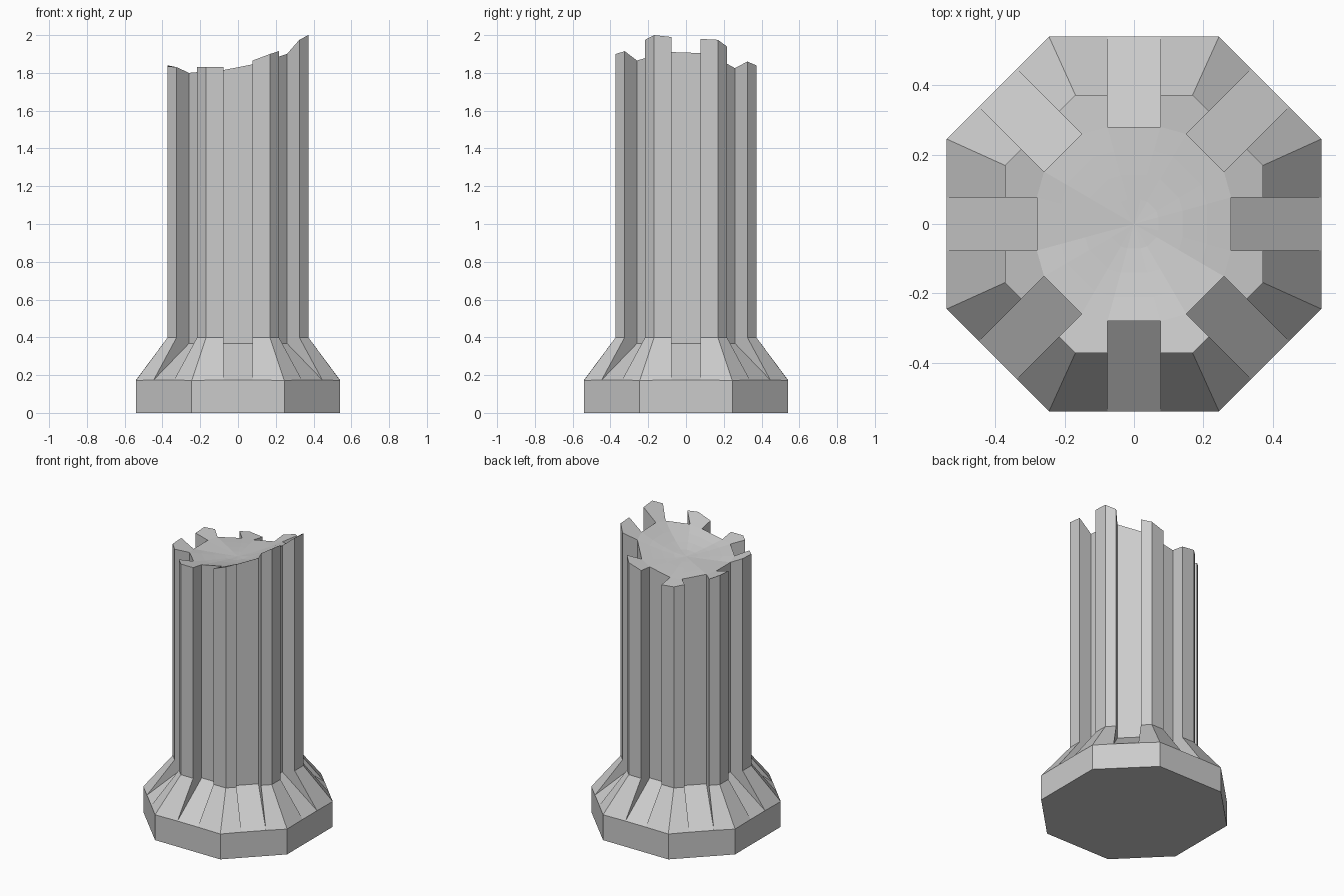
import bpy, bmesh, math
from mathutils import Vector

if "Cube" in bpy.data.objects:
    bpy.data.objects.remove(bpy.data.objects["Cube"])

HALF = 0.0765          # half width of each flute
N = 8
# Broken-edge heights per side: edge-, inner-, inner+, edge+, corner
BREAK = [
    (1.99, 1.91, 1.905, 1.98, 1.975),
    (1.94, 1.885, 1.825, 1.86, 1.84),
    (1.81, 1.80, 1.77, 1.755, 1.765),
    (1.775, 1.77, 1.79, 1.80, 1.82),
    (1.815, 1.79, 1.79, 1.84, 1.835),
    (1.83, 1.80, 1.81, 1.83, 1.83),
    (1.83, 1.815, 1.845, 1.865, 1.90),
    (1.915, 1.865, 1.90, 1.975, 2.0),
]
BOWL_Z = 1.785         # middle of the broken top

bm = bmesh.new()


def point(i, r, t, z):
    """Point at distance r along side i's normal and t along its tangent."""
    a = i * math.pi / 4
    return bm.verts.new((r * math.cos(a) - t * math.sin(a),
                         r * math.sin(a) + t * math.cos(a), z))


def corner(i, r, t, z):
    """Octagon corner between side i and side i + 1."""
    return point(i, r, t, z) if i % 2 == 0 else point(i + 1, r, -t, z)


def reach(i, r, t):
    """Apothem of side i (the diagonal sides sit slightly further out)."""
    return r if i % 2 == 0 else (r + t) / math.sqrt(2)


# Plinth, cone and shaft points for each side
sides = []
for i in range(N):
    e0, i0, i1, e1, c = BREAK[i]
    lo, up = reach(i, 0.54, 0.245), reach(i, 0.372, 0.169)
    inn = 0.28 if i % 2 == 0 else 0.29
    sides.append(dict(
        foot=corner(i, 0.54, 0.245, 0), rim=corner(i, 0.54, 0.245, 0.172),
        neck=corner(i, 0.372, 0.169, 0.4), tip=corner(i, 0.372, 0.169, c),
        low=[point(i, lo, s * HALF, 0.174) for s in (-1, 1)],
        mid=[point(i, up, s * HALF, 0.4) for s in (-1, 1)],
        ramp=[point(i, inn, s * HALF, 0.368) for s in (-1, 1)],
        inner=[point(i, inn, -HALF, i0), point(i, inn, HALF, i1)],
        edge=[point(i, up, -HALF, e0), point(i, up, HALF, e1)]))

for i, s in enumerate(sides):
    p, n = sides[i - 1], sides[(i + 1) % N]
    low, mid, ramp, inner, edge = (s[k] for k in ("low", "mid", "ramp", "inner", "edge"))
    for face in (
        # plinth side
        (p["foot"], s["foot"], s["rim"], low[1], low[0], p["rim"]),
        # sloping collar either side of the flute
        (p["rim"], low[0], mid[0], p["neck"]),
        (low[1], s["rim"], s["neck"], mid[1]),
        # shaft wall either side of the flute
        (p["neck"], mid[0], edge[0], p["tip"]),
        (mid[1], s["neck"], s["tip"], edge[1]),
        # flute: ramp, back and two cheeks
        (low[0], low[1], ramp[1], ramp[0]),
        (ramp[0], ramp[1], inner[1], inner[0]),
        (low[0], ramp[0], inner[0], edge[0], mid[0]),
        (ramp[1], low[1], mid[1], edge[1], inner[1]),
        # broken cap of the rib
        (inner[1], edge[1], s["tip"], n["edge"][0], n["inner"][0]),
    ):
        bm.faces.new(face)

bm.faces.new([s["foot"] for s in reversed(sides)])

# Shallow bowl across the broken top
ring = [v for s in sides for v in s["inner"]]
rim_pos = [v.co.copy() for v in ring]
for f in (0.75, 0.5, 0.25):
    new = [bm.verts.new((q.x * f, q.y * f, BOWL_Z + (q.z - BOWL_Z) * f ** 1.5))
           for q in rim_pos]
    for k in range(len(ring)):
        j = (k + 1) % len(ring)
        bm.faces.new((ring[k], ring[j], new[j], new[k]))
    ring = new
mid_v = bm.verts.new(Vector((0, 0, BOWL_Z)))
for k in range(len(ring)):
    bm.faces.new((ring[k], ring[(k + 1) % len(ring)], mid_v))

bmesh.ops.recalc_face_normals(bm, faces=bm.faces)
mesh = bpy.data.meshes.new("broken_column")
bm.to_mesh(mesh)
bm.free()
bpy.context.collection.objects.link(bpy.data.objects.new("broken_column", mesh))
